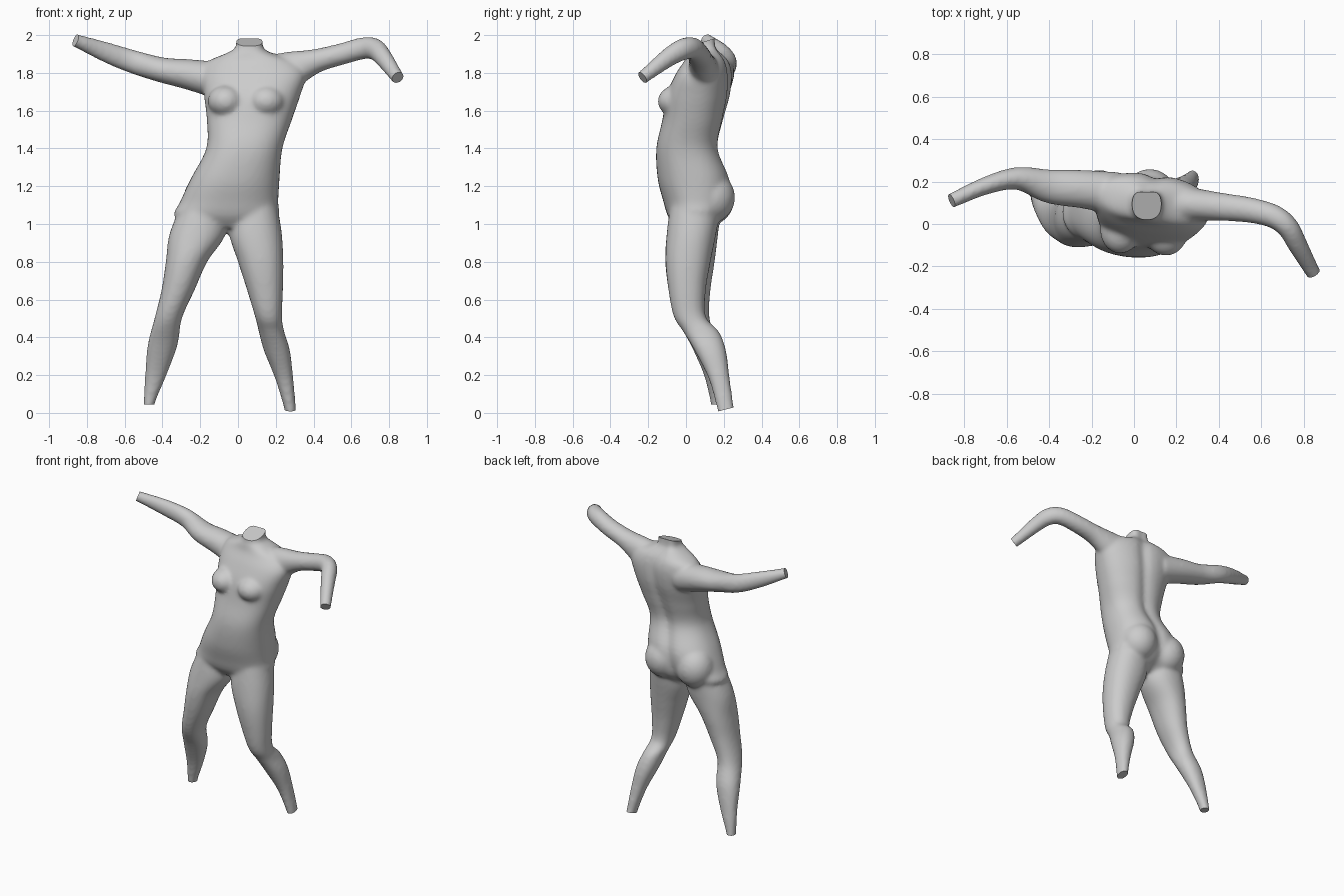
import bpy, bmesh, math
from mathutils import Vector, Matrix

if "Cube" in bpy.data.objects:
    bpy.data.objects.remove(bpy.data.objects["Cube"])

SIDES = 40
bm = bmesh.new()


def spline(rows, steps=6):
    """Catmull-Rom interpolation through rows of numbers."""
    out = []
    for i in range(len(rows) - 1):
        a, b, c, d = (rows[min(max(i + k, 0), len(rows) - 1)] for k in (-1, 0, 1, 2))
        for s in range(steps):
            t = s / steps
            out.append([0.5 * (2 * q + (r - p) * t + (2 * p - 5 * q + 4 * r - w) * t * t
                               + (3 * q - p - 3 * r + w) * t ** 3)
                        for p, q, r, w in zip(a, b, c, d)])
    return out + [list(rows[-1])]


def skin(rings):
    """Closed skin over a list of point rings."""
    loops = [[bm.verts.new(p) for p in ring] for ring in rings]
    for a, b in zip(loops, loops[1:]):
        for i in range(SIDES):
            j = (i + 1) % SIDES
            bm.faces.new((a[i], a[j], b[j], b[i]))
    bm.faces.new(loops[0][::-1])
    bm.faces.new(loops[-1])


def level_loft(rows, power=1.0, groove=0.0):
    """Horizontal sections: z, x min, x max, y min, y max, yaw in degrees."""
    rings = []
    for z, x0, x1, y0, y1, yaw in spline(rows):
        mid, turn, ring = Vector(((x0 + x1) / 2, (y0 + y1) / 2, z)), Matrix.Rotation(math.radians(yaw), 3, 'Z'), []
        for i in range(SIDES):
            c, s = math.cos(math.tau * i / SIDES), math.sin(math.tau * i / SIDES)
            x = math.copysign(abs(c) ** power, c) * (x1 - x0) / 2
            y = math.copysign(abs(s) ** power, s) * (y1 - y0) / 2
            if s > 0:
                y -= groove * math.exp(-(x / 0.04) ** 2)
            ring.append(mid + turn @ Vector((x, y, 0)))
        rings.append(ring)
    skin(rings)


def limb_loft(rows):
    """Sections across a path: x, y, z, horizontal radius, vertical radius."""
    pts, rings = spline(rows), []
    for k, (x, y, z, rh, rv) in enumerate(pts):
        t = (Vector(pts[min(k + 1, len(pts) - 1)][:3]) - Vector(pts[max(k - 1, 0)][:3])).normalized()
        side = t.cross(Vector((0, 0, 1))).normalized()
        up = side.cross(t)
        rings.append([Vector((x, y, z)) + side * rh * math.cos(math.tau * i / SIDES)
                      + up * rv * math.sin(math.tau * i / SIDES) for i in range(SIDES)])
    skin(rings)


def mound(centre, radii):
    m = Matrix.Translation(centre) @ Matrix.Diagonal((*radii, 1))
    bmesh.ops.create_uvsphere(bm, u_segments=32, v_segments=20, radius=1, matrix=m)


# Torso and neck
level_loft([(0.98, -0.20, 0.10, -0.05, 0.12, 0),
            (1.04, -0.335, 0.21, -0.095, 0.20, 0),
            (1.12, -0.305, 0.213, -0.12, 0.235, 0),
            (1.24, -0.25, 0.22, -0.15, 0.235, 0),
            (1.40, -0.168, 0.235, -0.157, 0.175, 0),
            (1.55, -0.165, 0.285, -0.125, 0.20, -2),
            (1.68, -0.18, 0.33, -0.10, 0.23, -6),
            (1.79, -0.19, 0.36, -0.05, 0.235, -8),
            (1.86, -0.16, 0.31, -0.005, 0.22, -8),
            (1.905, -0.06, 0.18, 0.01, 0.19, -5),
            (1.94, -0.012, 0.132, 0.02, 0.172, 0),
            (2.03, -0.014, 0.134, 0.02, 0.172, 0)], 0.85, 0.022)

# Legs
level_loft([(1.12, -0.29, -0.07, -0.08, 0.19, 0),
            (0.95, -0.362, -0.065, -0.102, 0.17, 0),
            (0.80, -0.382, -0.163, -0.11, 0.152, 0),
            (0.65, -0.405, -0.23, -0.092, 0.13, 0),
            (0.50, -0.442, -0.297, -0.052, 0.125, 0),
            (0.36, -0.478, -0.32, 0.025, 0.17, 0),
            (0.20, -0.492, -0.378, 0.095, 0.19, 0),
            (0.05, -0.50, -0.44, 0.13, 0.20, 0),
            (-0.01, -0.502, -0.442, 0.135, 0.205, 0)], 0.92)
level_loft([(1.12, -0.03, 0.205, -0.08, 0.19, 0),
            (0.95, -0.045, 0.232, -0.102, 0.16, 0),
            (0.80, 0.0, 0.24, -0.108, 0.13, 0),
            (0.65, 0.048, 0.238, -0.093, 0.105, 0),
            (0.51, 0.09, 0.233, -0.065, 0.105, 0),
            (0.43, 0.11, 0.245, -0.015, 0.175, 0),
            (0.33, 0.137, 0.275, 0.045, 0.212, 0),
            (0.18, 0.197, 0.293, 0.12, 0.232, 0),
            (0.02, 0.245, 0.307, 0.165, 0.255, 0),
            (-0.05, 0.25, 0.312, 0.18, 0.265, 0)], 0.92)

# Arms
limb_loft([(-0.08, 0.145, 1.755, 0.10, 0.10),
           (-0.25, 0.165, 1.79, 0.09, 0.082),
           (-0.40, 0.178, 1.815, 0.08, 0.067),
           (-0.55, 0.215, 1.857, 0.054, 0.062),
           (-0.70, 0.18, 1.91, 0.042, 0.054),
           (-0.86, 0.11, 1.972, 0.035, 0.035),
           (-0.92, 0.08, 1.997, 0.035, 0.035)])
limb_loft([(0.15, 0.10, 1.78, 0.10, 0.11),
           (0.30, 0.09, 1.825, 0.077, 0.092),
           (0.42, 0.08, 1.865, 0.066, 0.063),
           (0.55, 0.065, 1.90, 0.06, 0.057),
           (0.66, 0.035, 1.93, 0.056, 0.058),
           (0.725, -0.015, 1.925, 0.052, 0.058),
           (0.77, -0.095, 1.88, 0.047, 0.05),
           (0.845, -0.23, 1.775, 0.036, 0.035),
           (0.88, -0.29, 1.728, 0.036, 0.035)])

# Chest and seat
for centre, radii in [((-0.065, -0.03, 1.65), (0.095, 0.11, 0.085)),
                      ((0.15, -0.045, 1.65), (0.10, 0.105, 0.085)),
                      ((-0.165, 0.13, 1.13), (0.125, 0.125, 0.135)),
                      ((0.075, 0.13, 1.14), (0.125, 0.13, 0.135))]:
    mound(centre, radii)

# Fuse the parts into one soft skin
bmesh.ops.recalc_face_normals(bm, faces=bm.faces)
mesh = bpy.data.meshes.new("body")
bm.to_mesh(mesh)
bm.free()
body = bpy.data.objects.new("body", mesh)
bpy.context.collection.objects.link(body)
fuse = body.modifiers.new("fuse", 'REMESH')
fuse.mode, fuse.voxel_size = 'VOXEL', 0.012
soften = body.modifiers.new("soften", 'SMOOTH')
soften.factor, soften.iterations = 0.5, 10
skin_mesh = bpy.data.meshes.new_from_object(body.evaluated_get(bpy.context.evaluated_depsgraph_get()))
body.modifiers.clear()
body.data = skin_mesh

# Flat cuts at neck, wrists and ankles
bm = bmesh.new()
bm.from_mesh(skin_mesh)
for point, normal in [((0.06, 0.095, 1.965), (0, -0.3, 0.95)),
                      ((-0.86, 0.11, 1.972), (-0.87, -0.37, 0.33)),
                      ((0.845, -0.23, 1.775), (0.42, -0.74, -0.52)),
                      ((-0.47, 0.165, 0.045), (0, 0, -1)),
                      ((0.278, 0.21, 0.018), (0, 0.25, -0.97))]:
    near = {v for v in bm.verts if (v.co - Vector(point)).length < 0.16}
    edges = [e for e in bm.edges if set(e.verts) <= near]
    faces = [f for f in bm.faces if set(f.verts) <= near]
    cut = bmesh.ops.bisect_plane(bm, geom=list(near) + edges + faces, plane_co=point,
                                 plane_no=normal, clear_outer=True)
    rim = [g for g in cut['geom_cut'] if isinstance(g, bmesh.types.BMEdge)]
    bmesh.ops.edgeloop_fill(bm, edges=rim)
bmesh.ops.recalc_face_normals(bm, faces=bm.faces)
bm.to_mesh(skin_mesh)
bm.free()
skin_mesh.name = "body"

bpy.context.view_layer.objects.active = body
body.select_set(True)
bpy.ops.object.shade_smooth_by_angle(angle=math.radians(40))
